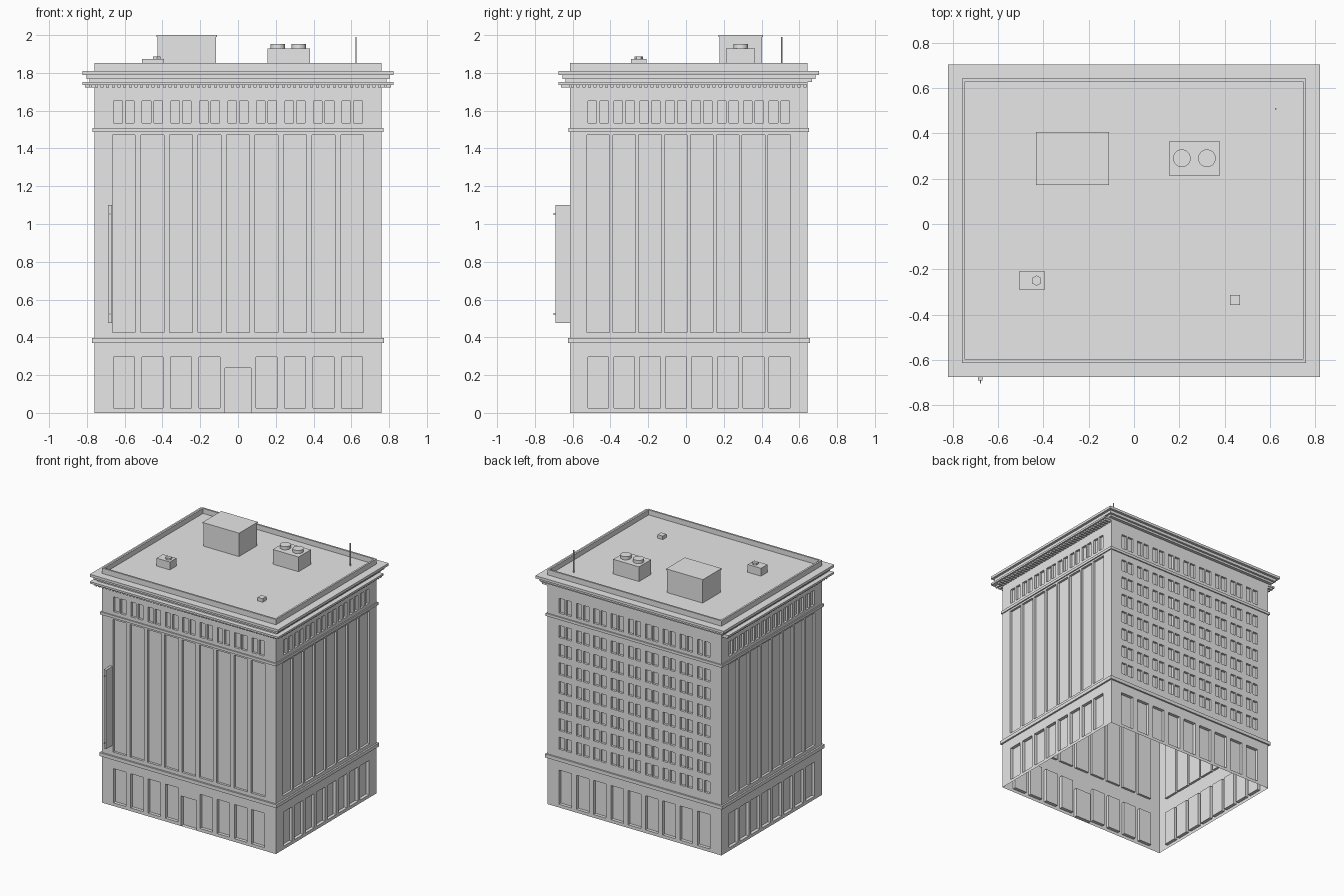
import bpy, bmesh, math
from mathutils import Vector

cube = bpy.data.objects.get("Cube")
if cube:
    bpy.data.objects.remove(cube, do_unlink=True)

stone = bpy.data.materials.new("light_grey")
stone.use_nodes = True
grey = (0.8, 0.8, 0.8, 1)
stone.diffuse_color = grey
stone.node_tree.nodes["Principled BSDF"].inputs["Base Color"].default_value = grey

CY = 0.015              # centre of the tower in depth
HX, HY = 0.76, 0.628    # half sizes of the tower
BAY_X, BAY_Y = 0.151, 0.137


def finish(name, bm):
    mesh = bpy.data.meshes.new(name)
    bm.to_mesh(mesh)
    bm.free()
    mesh.materials.append(stone)
    ob = bpy.data.objects.new(name, mesh)
    bpy.context.collection.objects.link(ob)
    return ob


def add_box(bm, x0, x1, y0, y1, z0, z1):
    made = bmesh.ops.create_cube(bm, size=1)["verts"]
    for v in made:
        v.co = Vector(((x0 + x1) / 2 + v.co.x * (x1 - x0),
                       (y0 + y1) / 2 + v.co.y * (y1 - y0),
                       (z0 + z1) / 2 + v.co.z * (z1 - z0)))


def box(name, *size):
    bm = bmesh.new()
    add_box(bm, *size)
    return finish(name, bm)


def cylinder(name, x, y, z0, z1, r, sides):
    bm = bmesh.new()
    bmesh.ops.create_cone(bm, cap_ends=True, segments=sides,
                          radius1=r, radius2=r, depth=z1 - z0)
    bmesh.ops.translate(bm, verts=bm.verts, vec=(x, y, (z0 + z1) / 2))
    return finish(name, bm)


def ring_stack(name, profile, cap=False):
    """Sweep an (overhang, height) profile around the tower."""
    bm = bmesh.new()
    rings = []
    for out, z in profile:
        x, y = HX + out, HY + out
        rings.append([bm.verts.new((sx * x, CY + sy * y, z))
                      for sx, sy in ((-1, -1), (1, -1), (1, 1), (-1, 1))])
    for a, b in zip(rings, rings[1:]):
        for i in range(4):
            j = (i + 1) % 4
            bm.faces.new((a[i], a[j], b[j], b[i]))
    if cap:
        bm.faces.new(rings[-1])
    return finish(name, bm)


def wall(name, turn, z0, z1, openings):
    """One wall tier with recessed openings (u0, u1, bottom, top, depth)."""
    a = turn * math.pi / 2
    u_dir = Vector((math.cos(a), math.sin(a), 0))
    normal = Vector((math.sin(a), -math.cos(a), 0))
    half, reach = (HX, HY) if turn % 2 == 0 else (HY, HX)
    bm = bmesh.new()

    def p(u, z, d=0):
        return Vector((0, CY, z)) + u_dir * u + normal * (reach - d)

    def quad(*pts):
        bm.faces.new([bm.verts.new(q) for q in pts])

    us = sorted({-half, half, *[o[0] for o in openings], *[o[1] for o in openings]})
    zs = sorted({z0, z1, *[o[2] for o in openings], *[o[3] for o in openings]})
    for ua, ub in zip(us, us[1:]):
        for za, zb in zip(zs, zs[1:]):
            um, zm = (ua + ub) / 2, (za + zb) / 2
            if not any(o[0] < um < o[1] and o[2] < zm < o[3] for o in openings):
                quad(p(ua, za), p(ub, za), p(ub, zb), p(ua, zb))
    for ua, ub, za, zb, d in openings:
        quad(p(ua, za, d), p(ub, za, d), p(ub, zb, d), p(ua, zb, d))
        quad(p(ua, za), p(ub, za), p(ub, za, d), p(ua, za, d))
        quad(p(ua, zb, d), p(ub, zb, d), p(ub, zb), p(ua, zb))
        quad(p(ua, za), p(ua, za, d), p(ua, zb, d), p(ua, zb))
        quad(p(ub, zb), p(ub, zb, d), p(ub, za, d), p(ub, za))
    bmesh.ops.remove_doubles(bm, verts=bm.verts, dist=0.0001)
    return finish(name, bm)


def single(c, width, bottom, top, depth):
    return (c - width / 2, c + width / 2, bottom, top, depth)


def pair(c, bottom, top):
    return [single(c + s * 0.031, 0.046, bottom, top, 0.018) for s in (-1, 1)]


# Walls: base, shaft and attic tiers on all four sides
for turn, side in enumerate(("front", "left", "back", "right")):
    count, bay = (9, BAY_X) if turn % 2 == 0 else (8, BAY_Y)
    centres = [(i - (count - 1) / 2) * bay for i in range(count)]
    base = [single(c, 0.11, 0.025, 0.295, 0.025) for c in centres]
    if side == "front":
        base[count // 2] = single(0, 0.136, 0, 0.237, 0.03)
    if side == "back":
        shaft = [w for c in centres for row in range(7)
                 for w in pair(c, 0.46 + row * 0.147, 0.555 + row * 0.147)]
    else:
        shaft = [single(c, 0.12, 0.425, 1.472, 0.018) for c in centres]
    attic = [w for c in centres for w in pair(c, 1.535, 1.652)]
    wall(side + "_base_wall", turn, 0, 0.385, base)
    wall(side + "_shaft_wall", turn, 0.385, 1.497, shaft)
    wall(side + "_attic_wall", turn, 1.497, 1.755, attic)

# String courses, cornice, parapet and roof
ring_stack("lower_string_course", [(0, 0.37), (0.013, 0.37), (0.013, 0.397), (0, 0.397)])
ring_stack("upper_string_course", [(0, 1.487), (0.009, 1.487), (0.009, 1.508), (0, 1.508)])
ring_stack("cornice", [(0, 1.752), (0.025, 1.752), (0.025, 1.768), (0.042, 1.768),
                       (0.042, 1.79), (0.062, 1.79), (0.062, 1.81), (0, 1.81)])
ring_stack("parapet_and_roof", [(0, 1.81), (0, 1.852), (-0.014, 1.852), (-0.014, 1.812)], True)

# Dentil course on the front and both sides
bm = bmesh.new()
front, back = CY - HY, CY + HY
add_box(bm, -HX - 0.062, HX + 0.062, front - 0.062, front, 1.737, 1.752)
for s in (-1, 1):
    xs = sorted((s * HX, s * (HX + 0.062)))
    add_box(bm, *xs, front, back, 1.737, 1.752)
finish("dentil_shelf", bm)

bm = bmesh.new()
PITCH, TOOTH = 0.03, 0.008
for i in range(-26, 27):
    x = i * PITCH
    add_box(bm, x - TOOTH, x + TOOTH, front - 0.05, front, 1.722, 1.737)
for i in range(42):
    y = front + 0.012 + i * PITCH
    for s in (-1, 1):
        xs = sorted((s * HX, s * (HX + 0.05)))
        add_box(bm, *xs, y - TOOTH, y + TOOTH, 1.722, 1.737)
finish("dentils", bm)

# Rooftop structures
ROOF = 1.812
box("stair_house", -0.427, -0.116, 0.178, 0.402, ROOF, 1.99)
box("stair_house_cap", -0.432, -0.111, 0.173, 0.407, 1.99, 2.0)
box("cooling_unit", 0.155, 0.38, 0.213, 0.365, ROOF, 1.928)
for i, x in enumerate((0.211, 0.322)):
    cylinder("cooling_fan_%d" % (i + 1), x, 0.29, 1.928, 1.953, 0.039, 24)
box("vent_box", -0.508, -0.392, -0.29, -0.21, ROOF, 1.874)
cylinder("vent_pipe", -0.43, -0.25, 1.874, 1.888, 0.023, 6)
box("roof_hatch", 0.423, 0.467, -0.358, -0.314, ROOF, 1.84)
cylinder("antenna", 0.625, 0.508, ROOF, 1.99, 0.004, 6)

# Projecting blade sign with its brackets
box("blade_sign", -0.688, -0.668, -0.69, front, 0.476, 1.1)
for label, z in (("lower", 0.524), ("upper", 1.053)):
    box(label + "_sign_bracket", -0.68, -0.676, -0.705, front, z - 0.002, z + 0.002)
